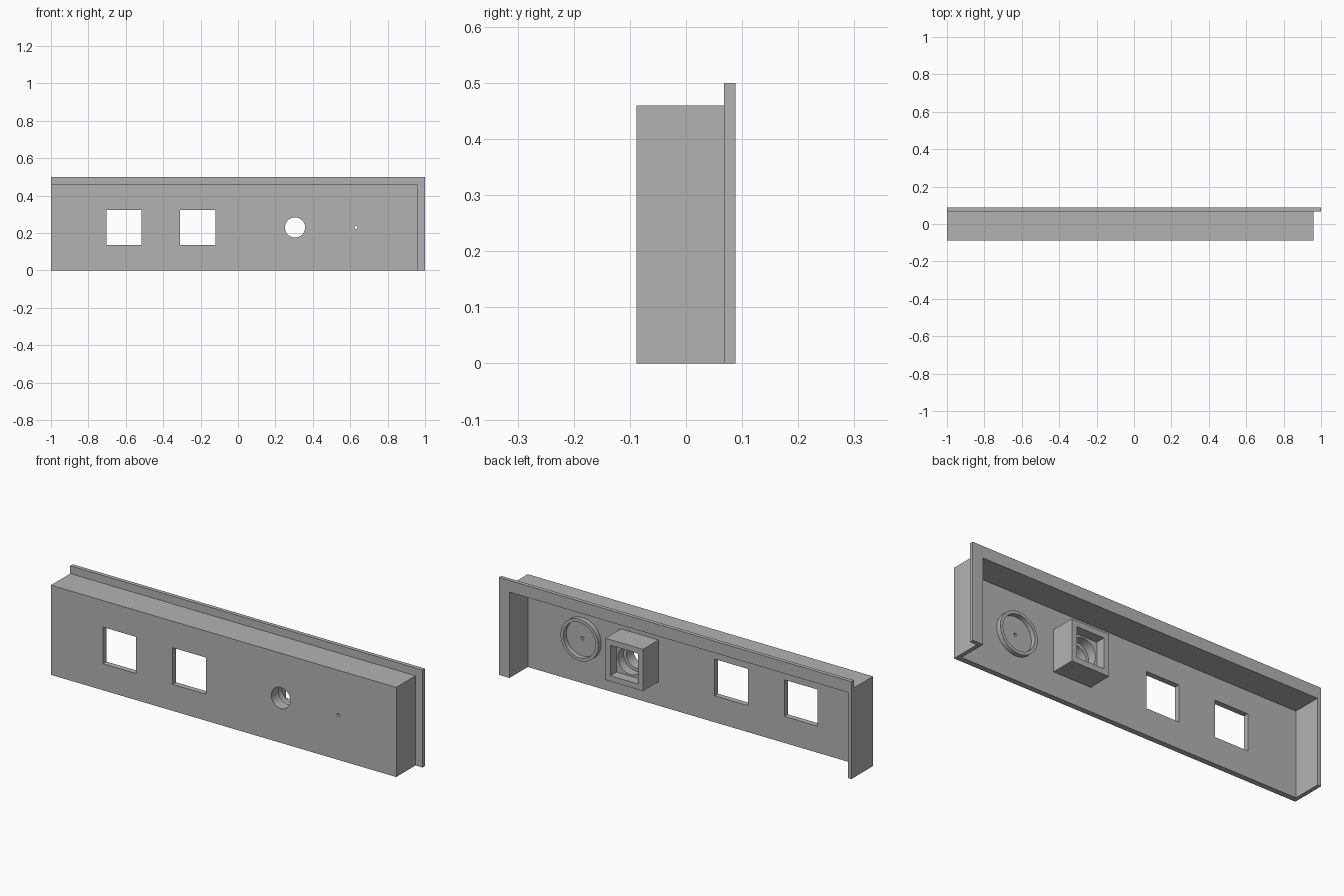
import bpy
import math

cube = bpy.data.objects.get("Cube")
if cube:
    bpy.data.objects.remove(cube, do_unlink=True)

grey = bpy.data.materials.new("plain_grey")
grey.use_nodes = True
COLOUR = (0.45, 0.45, 0.45, 1)
grey.diffuse_color = COLOUR
grey.node_tree.nodes["Principled BSDF"].inputs["Base Color"].default_value = COLOUR

FRONT, BACK = -0.088, 0.088
PANEL = FRONT + 0.028      # inner face of the front panel
FLANGE = BACK - 0.02       # front face of the rear flange
MID = 0.23                 # height of all the openings
OVER = 0.05                # how far cutters overshoot


def finish(obj, name):
    obj.name = obj.data.name = name
    obj.data.materials.append(grey)
    return obj


def box(name, x, y, z):
    """Box from (low, high) ranges on each axis."""
    bpy.ops.mesh.primitive_cube_add(size=1, location=[sum(r) / 2 for r in (x, y, z)])
    obj = bpy.context.object
    obj.scale = [r[1] - r[0] for r in (x, y, z)]
    bpy.ops.object.transform_apply(location=True, rotation=False, scale=True)
    return finish(obj, name)


def rod(name, x, radius, y, sides=48):
    """Cylinder along y at the common opening height."""
    bpy.ops.mesh.primitive_cylinder_add(
        vertices=sides, radius=radius, depth=y[1] - y[0],
        location=(x, sum(y) / 2, MID), rotation=(math.pi / 2, 0, 0))
    bpy.ops.object.transform_apply(location=True, rotation=True, scale=True)
    return finish(bpy.context.object, name)


def square(name, x, half, y):
    return box(name, (x - half, x + half), y, (MID - half, MID + half))


def cut(target, cutter):
    mod = target.modifiers.new("cut", 'BOOLEAN')
    mod.operation = 'DIFFERENCE'
    mod.solver = 'EXACT'
    mod.object = cutter
    bpy.context.view_layer.objects.active = target
    bpy.ops.object.modifier_apply(modifier=mod.name)
    bpy.data.objects.remove(cutter, do_unlink=True)


def cavity():
    return box("cavity_cutter", (-0.98, 0.94), (PANEL, BACK + OVER), (-OVER, 0.44))


# Housing: thin front panel, top and end walls, open at the back and bottom
housing = box("housing", (-1, 0.96), (FRONT, FLANGE), (0, 0.46))
cut(housing, cavity())
through = (FRONT - OVER, PANEL + OVER)
for x in (-0.61, -0.215):
    cut(housing, square("window_cutter", x, 0.094, through))
cut(housing, rod("round_hole_cutter", 0.305, 0.054, through))
cut(housing, rod("pin_hole_cutter", 0.63, 0.008, through, 16))

# Rear flange, overhanging at the top and one end
flange = box("rear_flange", (-1, 1), (FLANGE, BACK), (0, 0.5))
cut(flange, cavity())

# Square socket behind the round hole, with a stepped bore
socket = square("socket_box", 0.305, 0.107, (PANEL, 0.066))
cut(socket, square("recess_cutter", 0.305, 0.078, (0.016, BACK + OVER)))
cut(socket, rod("bore_cutter", 0.305, 0.07, (-0.03, BACK)))
cut(socket, rod("round_hole_cutter", 0.305, 0.054, (FRONT, BACK)))

# Raised ring around the pin hole
ring = rod("pin_ring", 0.63, 0.107, (PANEL, PANEL + 0.024), 64)
cut(ring, rod("ring_cutter", 0.63, 0.091, (FRONT, BACK), 64))

# Smooth the round walls and keep the edges crisp
for part in (housing, socket, ring):
    bpy.ops.object.select_all(action='DESELECT')
    part.select_set(True)
    bpy.context.view_layer.objects.active = part
    bpy.ops.object.shade_smooth_by_angle(angle=math.radians(30))
